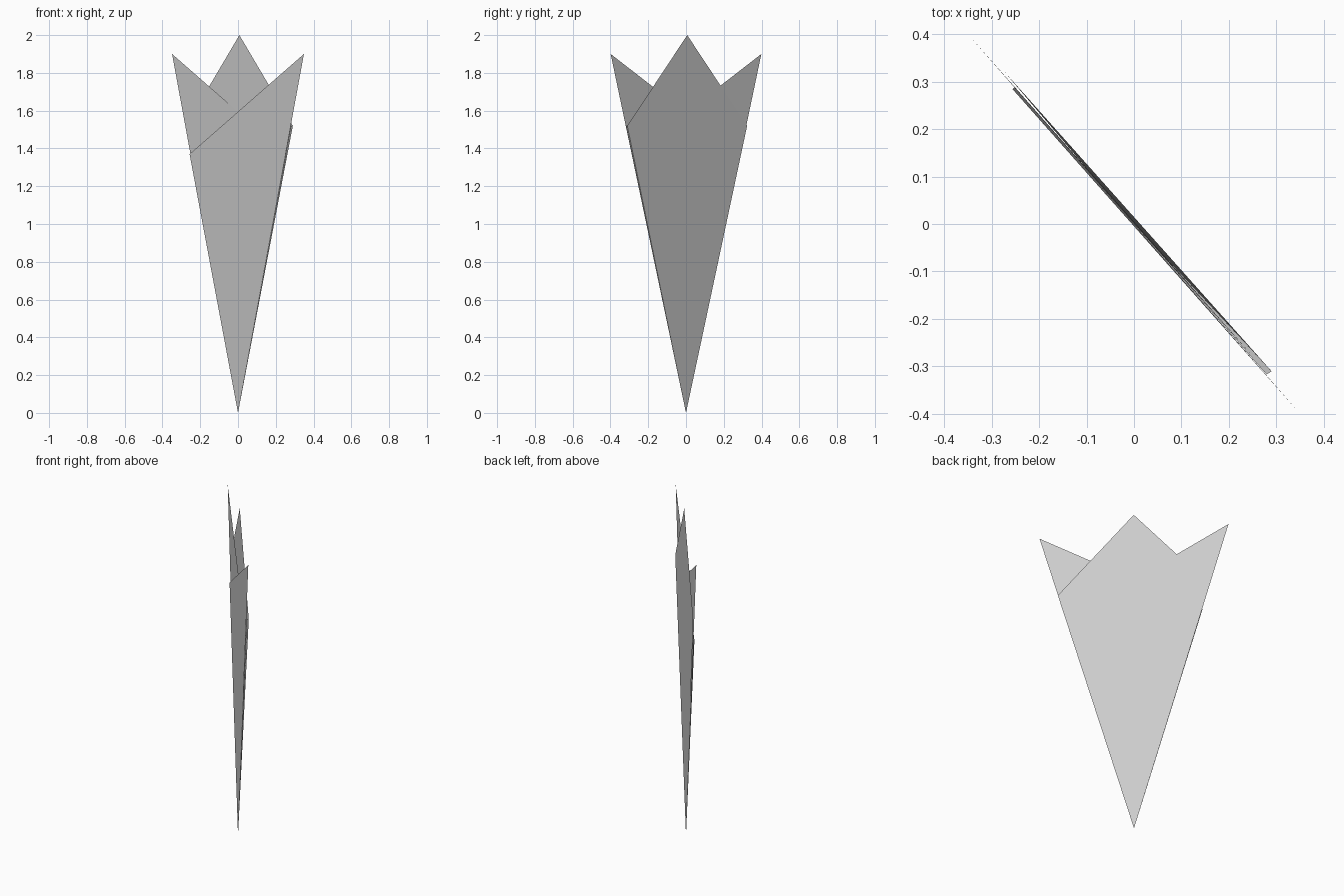
import bpy
from mathutils import Vector

if "Cube" in bpy.data.objects:
    bpy.data.objects.remove(bpy.data.objects["Cube"])

# Directions of the upright sheet plane: along its width, and out of its back
ALONG = Vector((0.6585, -0.7526, 0))
BACK = Vector((0.7526, 0.6585, 0))
UP = Vector((0, 0, 1))


def panel(name, points):
    """Flat paper-thin panel from (width, height, depth) points."""
    verts = [ALONG * u + UP * z + BACK * d for u, z, d in points]
    mesh = bpy.data.meshes.new(name)
    mesh.from_pydata(verts, [], [list(range(len(verts)))])
    obj = bpy.data.objects.new(name, mesh)
    bpy.context.collection.objects.link(obj)
    return obj


TIP = (0, 0, 0)
kite_right = (0.425, 1.52, 0.0139)
front_left = (-0.383, 1.37, -0.0055)

# Back kite with the tall middle peak
panel("back_panel", [TIP, kite_right, (0, 2.0, 0.0098), (-0.425, 1.52, 0.0057)])
# Middle layer reaching the left peak
panel("middle_flap", [TIP, (0.383, 1.37, 0.005), (-0.53, 1.9, 0)])
# Front layer reaching the right peak
panel("front_flap", [TIP, (0.53, 1.9, 0), front_left])
# Narrow folds joining the layers at both sides
panel("right_fold", [TIP, (0.423, 1.52, 0.0015), kite_right])
panel("left_fold", [TIP, front_left, (-0.383, 1.37, 0.001)])
